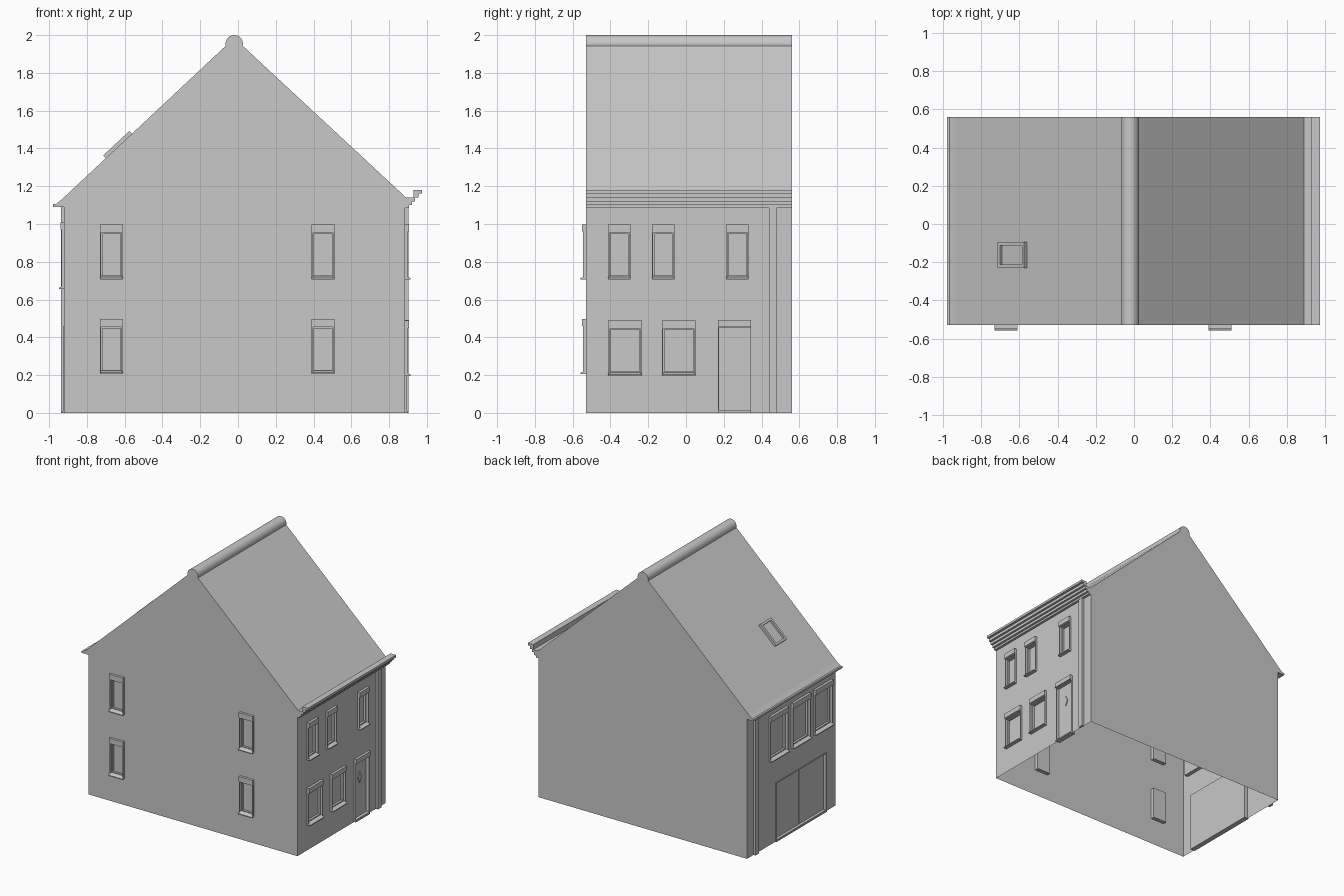
import bpy, bmesh, math
from mathutils import Vector

cube = bpy.data.objects.get("Cube")
if cube:
    bpy.data.objects.remove(cube)

grey = bpy.data.materials.new("plain_grey")
grey.use_nodes = True
grey.diffuse_color = (0.58, 0.58, 0.58, 1)
grey.node_tree.nodes["Principled BSDF"].inputs["Base Color"].default_value = grey.diffuse_color

# Main dimensions
LEFT, RIGHT, FRONT, BACK = -0.92, 0.885, -0.53, 0.56
EAVE = 1.1
APEX = Vector((-0.02, 0, 1.985))
L_EAVE, R_EAVE = Vector((-0.965, 0, 1.1)), Vector((0.89, 0, 1.14))
SLOPE = (APEX - L_EAVE).normalized()
NORMAL = Vector((-SLOPE.z, 0, SLOPE.x))


# Surface frames: u runs along the surface, v up it, d outwards
def front(u, v, d): return Vector((u, FRONT - d, v))
def east(u, v, d): return Vector((RIGHT + d, u, v))
def west(u, v, d): return Vector((LEFT - d, u, v))
def roof(u, v, d): return L_EAVE + Vector((0, u, 0)) + SLOPE * v + NORMAL * d


def finish(name, bm):
    mesh = bpy.data.meshes.new(name)
    bm.to_mesh(mesh)
    bm.free()
    mesh.materials.append(grey)
    obj = bpy.data.objects.new(name, mesh)
    bpy.context.collection.objects.link(obj)
    return obj


def prism(bm, bottom, top):
    """Closed solid between two matching outlines."""
    a, b = [bm.verts.new(p) for p in bottom], [bm.verts.new(p) for p in top]
    n = len(a)
    faces = [bm.faces.new(a), bm.faces.new(b)]
    faces += [bm.faces.new((a[i], a[(i + 1) % n], b[(i + 1) % n], b[i])) for i in range(n)]
    bmesh.ops.recalc_face_normals(bm, faces=faces)


def box(bm, side, u0, u1, v0, v1, d0, d1):
    corners = ((u0, v0), (u1, v0), (u1, v1), (u0, v1))
    prism(bm, [side(u, v, d0) for u, v in corners], [side(u, v, d1) for u, v in corners])


def ring(bm, side, u0, u1, v0, v1, d0, d1, w):
    """Rectangular frame of width w."""
    box(bm, side, u0, u0 + w, v0, v1, d0, d1)
    box(bm, side, u1 - w, u1, v0, v1, d0, d1)
    box(bm, side, u0 + w, u1 - w, v0, v0 + w, d0, d1)
    box(bm, side, u0 + w, u1 - w, v1 - w, v1, d0, d1)


def shell_face(bm, points):
    """One sheet of the house, facing outwards."""
    f = bm.faces.new([bm.verts.new(p) for p in points])
    f.normal_update()
    if f.normal.dot(f.calc_center_median() - Vector((0, 0, 0.7))) < 0:
        f.normal_flip()


def wall(name, side, u0, u1, openings):
    """Wall sheet with rectangular openings left out."""
    bm = bmesh.new()
    us = sorted({u0, u1, *[o[0] for o in openings], *[o[1] for o in openings]})
    vs = sorted({0, EAVE, *[o[2] for o in openings], *[o[3] for o in openings]})
    for a, b in zip(us, us[1:]):
        for c, d in zip(vs, vs[1:]):
            m, n = (a + b) / 2, (c + d) / 2
            if not any(o[0] < m < o[1] and o[2] < n < o[3] for o in openings):
                shell_face(bm, [side(a, c, 0), side(b, c, 0), side(b, d, 0), side(a, d, 0)])
    bmesh.ops.remove_doubles(bm, verts=bm.verts[:], dist=0.0001)
    return finish(name, bm)


def window(name, side, opening):
    u0, u1, v0, v1 = opening
    bm = bmesh.new()
    ring(bm, side, u0, u1, v0, v1, -0.03, 0.015, 0.006)
    ring(bm, side, u0 + 0.006, u1 - 0.006, v0 + 0.012, v1 - 0.006, -0.03, -0.005, 0.006)
    box(bm, side, u0, u1, v0, v1, -0.03, -0.022)
    box(bm, side, u0, u1, v1, v1 + 0.038, 0, 0.02)
    # Sloping sill
    prism(bm, [side(u0, v, d) for v, d in ((v0 - 0.004, 0), (v0 - 0.004, 0.028), (v0 + 0.003, 0.028), (v0 + 0.015, 0))],
          [side(u1, v, d) for v, d in ((v0 - 0.004, 0), (v0 - 0.004, 0.028), (v0 + 0.003, 0.028), (v0 + 0.015, 0))])
    finish(name, bm)


# Window and door openings
gable_windows = [(u, u + 0.12, v, v + 0.25) for u in (-0.73, 0.39) for v in (0.21, 0.71)]
east_windows = [(u, u + 0.118, 0.71, 0.96) for u in (-0.412, -0.18, 0.213)]
east_windows += [(u, u + 0.178, 0.2, 0.45) for u in (-0.412, -0.127)]
west_windows = [(u, u + 0.22, 0.66, 0.97) for u in (-0.48, -0.205, 0.07)]
door = (0.17, 0.345, 0.01, 0.455)
garage = (-0.41, 0.21, 0.01, 0.46)

for label, side, u0, u1, wins, extra in (
        ("front", front, LEFT, RIGHT, gable_windows, []),
        ("east", east, FRONT, BACK, east_windows, [door]),
        ("west", west, FRONT, BACK, west_windows, [garage])):
    wall(label + "_wall", side, u0, u1, wins + extra)
    for i, o in enumerate(wins):
        window(f"{label}_window_{i + 1}", side, o)

# Back wall, gable tops and roof sheets
bm = bmesh.new()
shell_face(bm, [(LEFT, BACK, 0), (RIGHT, BACK, 0), (RIGHT, BACK, EAVE), (LEFT, BACK, EAVE)])
finish("back_wall", bm)
bm = bmesh.new()
for y in (FRONT, BACK):
    shell_face(bm, [(p.x, y, p.z) for p in (L_EAVE, Vector((RIGHT, 0, EAVE)), R_EAVE, APEX)])
finish("gable_tops", bm)
bm = bmesh.new()
for eave in (L_EAVE, R_EAVE):
    shell_face(bm, [(eave.x, FRONT, eave.z), (eave.x, BACK, eave.z),
                    (APEX.x, BACK, APEX.z), (APEX.x, FRONT, APEX.z)])
finish("roof", bm)

# Ridge cap
bpy.ops.mesh.primitive_cylinder_add(vertices=32, radius=0.046, depth=BACK - FRONT,
                                    location=(-0.02, (FRONT + BACK) / 2, 1.954),
                                    rotation=(math.pi / 2, 0, 0))
ridge = bpy.context.object
ridge.name = "ridge_cap"
ridge.data.materials.append(grey)
bpy.ops.object.shade_smooth_by_angle(angle=math.radians(40))

# Stepped cornice over the street side and flat gutter on the other
cornice = [(RIGHT, 1.085), (0.905, 1.085), (0.905, 1.1), (0.922, 1.1), (0.922, 1.12), (0.938, 1.12),
           (0.938, 1.14), (0.955, 1.14), (0.955, 1.162), (0.975, 1.162), (0.975, 1.18),
           (0.928, 1.18), (0.928, 1.14), (RIGHT, 1.14)]
gutter = [(LEFT, 1.09), (-0.98, 1.09), (-0.98, 1.105), (L_EAVE.x, 1.105), (LEFT, 1.14)]
for name, outline in (("cornice", cornice), ("gutter", gutter)):
    bm = bmesh.new()
    prism(bm, [(x, FRONT, z) for x, z in outline], [(x, BACK, z) for x, z in outline])
    finish(name, bm)

# Drainpipes
for name, side in (("east_drainpipe", east), ("west_drainpipe", west)):
    bm = bmesh.new()
    box(bm, side, 0.44, 0.48, 0, 1.09, 0, 0.018)
    finish(name, bm)

# Front door with lintel and diamond pane
bm = bmesh.new()
u0, u1, v0, v1 = door
box(bm, east, u0, u1, v0, v1, -0.025, -0.015)
ring(bm, east, u0, u1, v0, v1, -0.025, 0.01, 0.004)
box(bm, east, u0, u1, v1, v1 + 0.036, 0, 0.02)
box(bm, east, u0, u1, 0, v0, -0.025, 0.015)
finish("front_door", bm)
bm = bmesh.new()
diamond = [(0.255, 0.273), (0.278, 0.315), (0.255, 0.357), (0.232, 0.315)]
prism(bm, [east(u, v, -0.016) for u, v in diamond], [east(u, v, -0.009) for u, v in diamond])
finish("door_diamond", bm)

# Double garage doors
bm = bmesh.new()
u0, u1, v0, v1 = garage
mid = (u0 + u1) / 2
for a, b in ((u0, mid - 0.003), (mid + 0.003, u1)):
    box(bm, west, a, b, v0, v1, -0.03, -0.015)
ring(bm, west, u0, u1, v0, v1, -0.03, 0.006, 0.005)
box(bm, west, mid - 0.003, mid + 0.003, v0, v1, -0.03, -0.022)
box(bm, west, u0, u1, 0, v0, -0.03, 0.01)
finish("garage_doors", bm)

# Skylight
bm = bmesh.new()
ring(bm, roof, -0.23, -0.095, 0.363, 0.553, 0, 0.02, 0.017)
box(bm, roof, -0.215, -0.11, 0.378, 0.538, 0, 0.006)
finish("skylight", bm)
